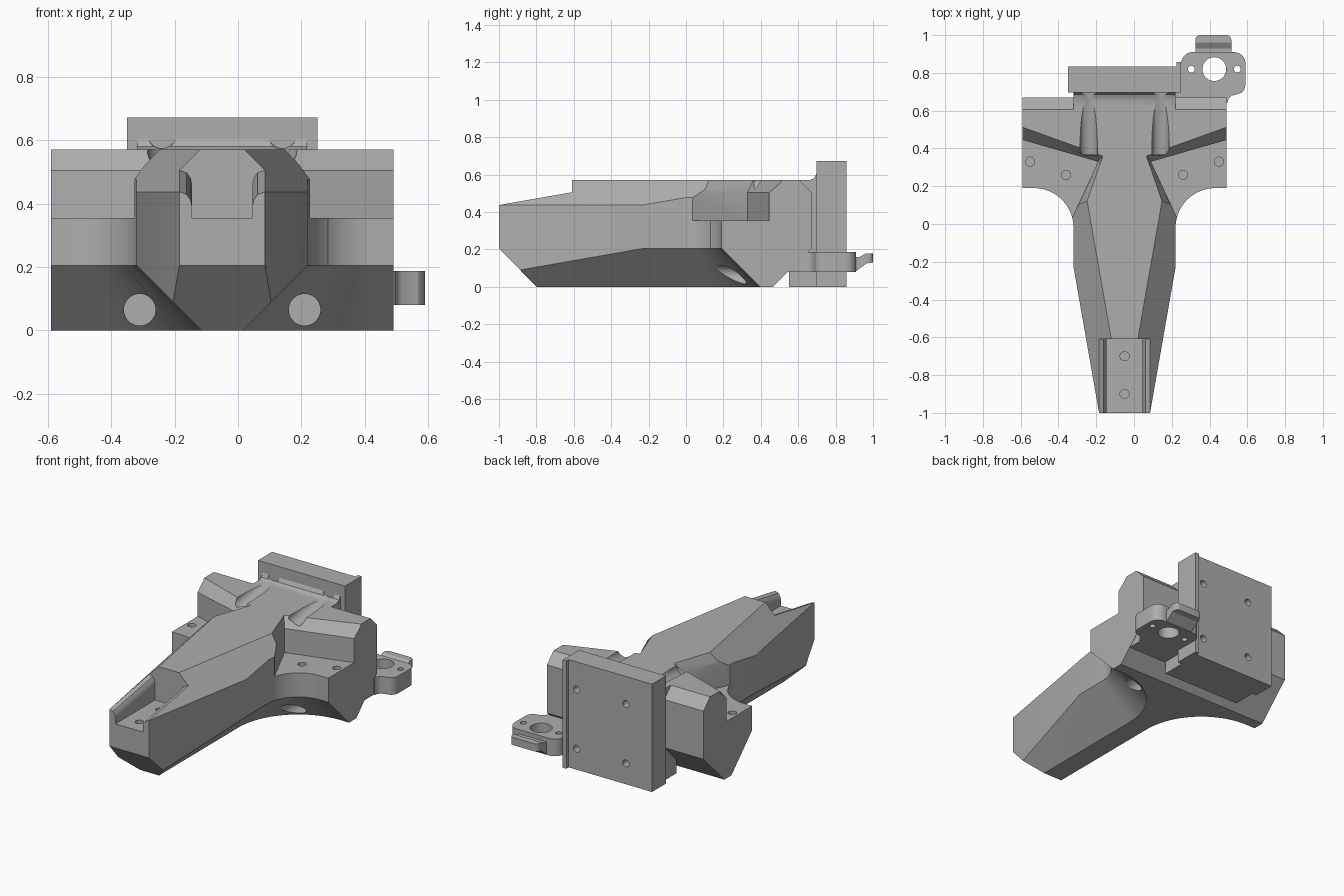
import bpy, bmesh, math
from mathutils import Vector

old = bpy.data.objects.get("Cube")
if old:
    bpy.data.objects.remove(old, do_unlink=True)

CX = -0.05  # symmetry plane of the main body
grey = bpy.data.materials.new("plain_grey")
grey.use_nodes = True
grey.diffuse_color = (0.42, 0.42, 0.42, 1)
grey.node_tree.nodes["Principled BSDF"].inputs["Base Color"].default_value = (0.42, 0.42, 0.42, 1)


def loft(name, rings):
    """Skin a list of equal-length rings of 3D points and cap both ends."""
    bm = bmesh.new()
    vs = [[bm.verts.new(p) for p in ring] for ring in rings]
    n = len(vs[0])
    for a, b in zip(vs, vs[1:]):
        for i in range(n):
            j = (i + 1) % n
            bm.faces.new((a[i], a[j], b[j], b[i]))
    bm.faces.new(vs[0])
    bm.faces.new(vs[-1])
    bmesh.ops.recalc_face_normals(bm, faces=bm.faces)
    me = bpy.data.meshes.new(name)
    bm.to_mesh(me)
    bm.free()
    ob = bpy.data.objects.new(name, me)
    bpy.context.collection.objects.link(ob)
    me.materials.append(grey)
    return ob


def slab(name, outline, z0, z1):
    return loft(name, [[(x, y, z) for x, y in outline] for z in (z0, z1)])


def side_profile(name, outline, x0, x1):
    return loft(name, [[(x, y, z) for y, z in outline] for x in (x0, x1)])


def box(name, x0, x1, y0, y1, z0, z1):
    return slab(name, [(x0, y0), (x1, y0), (x1, y1), (x0, y1)], z0, z1)


def rod(name, start, end, r, n=40):
    a, b = Vector(start), Vector(end)
    q = (b - a).to_track_quat('Z', 'Y')
    circle = [q @ Vector((r * math.cos(2 * math.pi * i / n), r * math.sin(2 * math.pi * i / n), 0))
              for i in range(n)]
    return loft(name, [[c + a for c in circle], [c + b for c in circle]])


def arc(cx, cy, r, a0, a1, n=8):
    return [(cx + r * math.cos(math.radians(a0 + (a1 - a0) * i / n)),
             cy + r * math.sin(math.radians(a0 + (a1 - a0) * i / n))) for i in range(n + 1)]


def combine(target, other, op):
    mod = target.modifiers.new("combine", 'BOOLEAN')
    mod.operation = op
    mod.solver = 'EXACT'
    mod.object = other
    bpy.context.view_layer.objects.active = target
    bpy.ops.object.modifier_apply(modifier=mod.name)
    bpy.data.objects.remove(other, do_unlink=True)


def cut(target, other):
    combine(target, other, 'DIFFERENCE')


def add(target, other):
    combine(target, other, 'UNION')


# Main body: side profile across the full wing width
body = side_profile("body", [(-1, 0.205), (-0.8, 0), (0.465, 0), (0.67, 0.205), (0.67, 0.505),
                             (0.605, 0.57), (-1, 0.57)], CX - 0.54, CX + 0.54)


def mirrored(s, pts, z):
    return [(CX + s * u, y, z) for u, y in pts]


def side_outline(t):
    """Space beside the neck, grown by t, with a rounded inner corner."""
    return ([(0.27 - t, -1.1)] + arc(0.48, -0.02, 0.21 + t, 180, 90, 20)
            + [(0.8, 0.19 + t), (0.8, -1.1)])


def taper_outline(inset):
    half = lambda y: 0.135 + 0.175 * (y + 1) - inset
    return [(half(-1.1), -1.1), (half(0.13), 0.13), (0.8, 0.13), (0.8, -1.1)]


for s in (-1, 1):
    # Rounded neck-to-wing corner, flared into the underside chamfer
    cut(body, loft("side_cut", [mirrored(s, side_outline(max(0, 0.205 - z)), z)
                                for z in (-0.01, 0.205, 0.7)]))
    # Tapered neck with sloped upper edges
    cut(body, loft("taper_cut", [mirrored(s, taper_outline(max(0, z - 0.437)), z)
                                 for z in (-0.05, 0.437, 0.6)]))
    # Wing ledge with sloped rim
    ledge = [(0.293, 0), (0.14, 0.33), (0.7, 0.491), (0.7, 0)]
    rim = [(0.24, 0), (0.115, 0.36), (0.7, 0.57), (0.7, 0)]
    cut(body, loft("ledge_cut", [mirrored(s, ledge, 0.355), mirrored(s, ledge, 0.505),
                                 mirrored(s, rim, 0.5705), mirrored(s, rim, 0.7)]))

# Core block behind the neck and the small ramp up to the plate
add(body, box("core", CX - 0.27, CX + 0.27, 0.55, 0.71, 0, 0.57))
add(body, side_profile("plate_ramp", [(0.65, 0.56), (0.66, 0.57), (0.685, 0.58), (0.698, 0.605),
                                      (0.71, 0.605), (0.71, 0.56)], CX - 0.268, CX + 0.268))


# Channel at the nose, with rounded rails
def channel(y):
    top = 0.437 + 0.175 * (y + 1)
    half = [(0.095, 0.355), (0.095, top - 0.045), (0.1, top - 0.025), (0.112, top - 0.008),
            (0.135, top), (0.135, 0.7)]
    return [(CX + u, y, z) for u, z in half] + [(CX - u, y, z) for u, z in reversed(half)]


cut(body, loft("channel_cut", [channel(-1.05), channel(-0.61)]))
for y in (-0.9, -0.7):
    cut(body, rod("nose_hole", (CX, y, 0.24), (CX, y, 0.4), 0.024, 24))

for s in (-1, 1):
    # Sloped tool grooves, underside recesses and ledge screw holes
    u = CX + s * 0.19
    cut(body, rod("groove", (u, 0.36, 0.562), (u, 0.74, 0.628), 0.046))
    u = CX + s * 0.26
    cut(body, rod("recess", (u, -0.1, 0.065), (u, 0.42, 0.065), 0.05))
    for u, y in ((0.5, 0.33), (0.31, 0.26)):
        cut(body, rod("ledge_hole", (CX + s * u, y, 0.25), (CX + s * u, y, 0.4), 0.024, 24))

# Mounting plate with a raised lip along its left edge
plate = slab("mounting_plate", [(-0.35, 0.697), (0.25, 0.697), (0.25, 0.858), (0.225, 0.858),
                                (0.225, 0.835), (-0.35, 0.835)], 0, 0.672)
for x in (-0.17, 0.17):
    for z in (0.13, 0.5):
        cut(plate, rod("plate_hole", (x, 0.74, z), (x, 0.9, z), 0.022, 24))

# Side bracket: rounded ring, arm under the wing and wedge lug
bracket = slab("side_bracket",
               [(0.25, 0.64), (0.495, 0.64)] + arc(0.54, 0.64, 0.045, 180, 120, 4)
               + arc(0.53, 0.74, 0.06, -50, 0) + arc(0.53, 0.85, 0.06, 0, 90)
               + arc(0.31, 0.85, 0.06, 90, 180), 0.08, 0.187)
add(bracket, box("arm", 0.2, 0.488, 0.54, 0.70, 0.08, 0.187))
lug = side_profile("lug", [(0.88, 0.08), (0.905, 0.08), (0.965, 0.125), (1.0, 0.13), (1.0, 0.177),
                           (0.96, 0.177), (0.93, 0.16), (0.88, 0.16)], 0.325, 0.515)
outline = [(0.325, 0.8), (0.515, 0.8)] + arc(0.49, 0.975, 0.025, 0, 90, 5) + arc(0.35, 0.975, 0.025, 90, 180, 5)
combine(lug, slab("lug_outline", outline, 0, 0.3), 'INTERSECT')
add(bracket, lug)
for x, r in ((0.425, 0.063), (0.303, 0.018), (0.547, 0.018)):
    cut(bracket, rod("bracket_hole", (x, 0.82, 0), (x, 0.82, 0.3), r))

for ob in (body, plate, bracket):
    bpy.ops.object.select_all(action='DESELECT')
    ob.select_set(True)
    bpy.context.view_layer.objects.active = ob
    bpy.ops.object.shade_smooth_by_angle(angle=math.radians(25))
